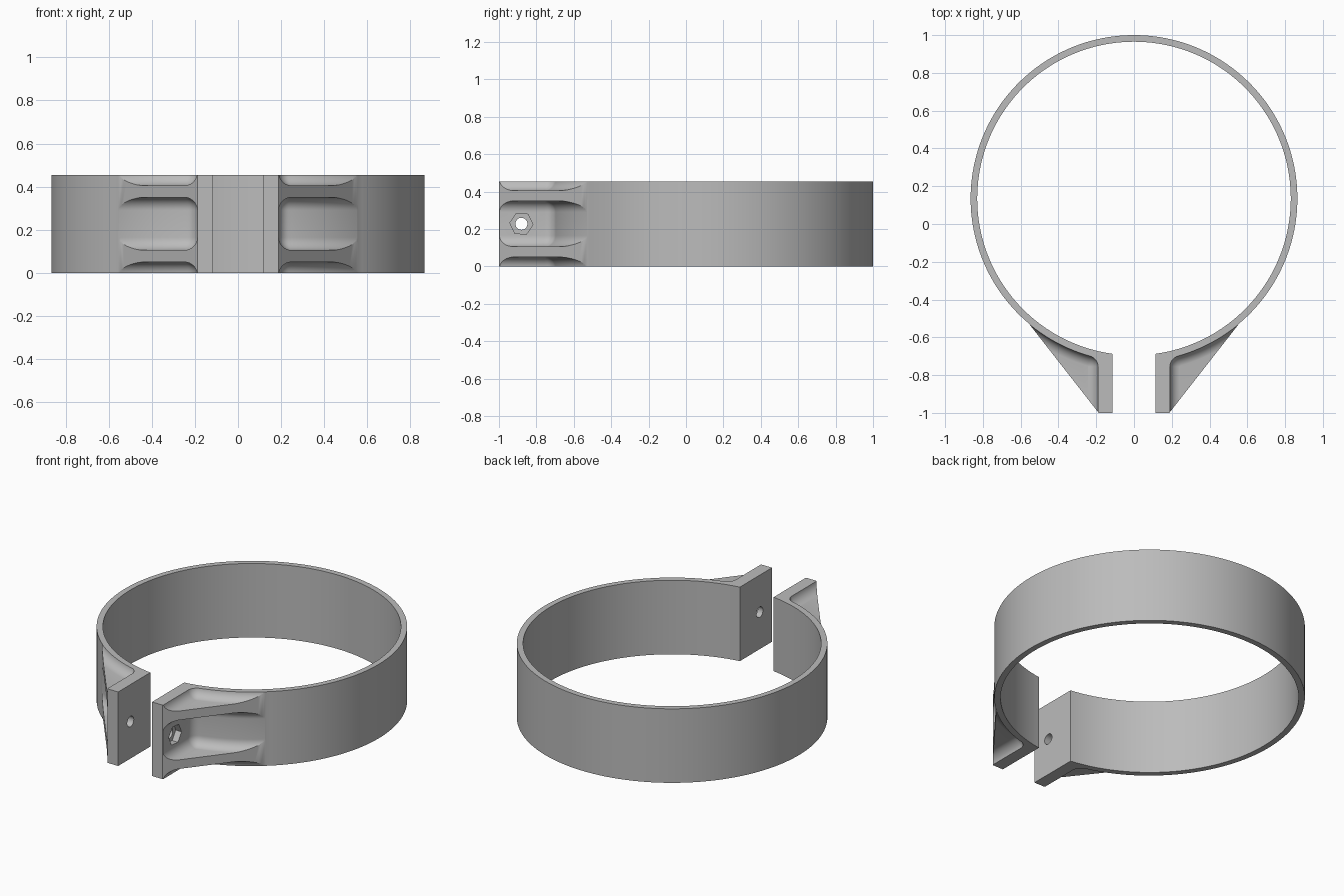
import bpy, bmesh, math
from mathutils import Matrix

if "Cube" in bpy.data.objects:
    bpy.data.objects.remove(bpy.data.objects["Cube"], do_unlink=True)

CY, R_OUT, R_IN, HEIGHT = 0.135, 0.865, 0.83, 0.455   # band
GAP, FLANGE, FRONT = 0.115, 0.187, -1.0               # clamp ears
FILLET = 0.06
BOLT_Y, BOLT_Z = -0.88, HEIGHT / 2
RIBS = (0.05, 0.105, 0.35, 0.405)                     # rib faces in z
TIP = math.atan2(-0.665, 0.56)                        # where the ribs meet the band

steel = bpy.data.materials.new("light_grey")
steel.use_nodes = True
grey = (0.5, 0.5, 0.5, 1)
steel.diffuse_color = grey
steel.node_tree.nodes["Principled BSDF"].inputs["Base Color"].default_value = grey


def arc(cx, cy, r, a0, a1, n):
    return [(cx + r * math.cos(a0 + (a1 - a0) * i / n),
             cy + r * math.sin(a0 + (a1 - a0) * i / n)) for i in range(n + 1)]


def loft(name, layers, side=1):
    """Solid from stacked outlines, each given as (z, points)."""
    bm = bmesh.new()
    rings = [[bm.verts.new((side * x, y, z)) for x, y in pts] for z, pts in layers]
    for a, b in zip(rings, rings[1:]):
        for i in range(len(a)):
            j = (i + 1) % len(a)
            bm.faces.new((a[i], a[j], b[j], b[i]))
    bm.faces.new(rings[0])
    bm.faces.new(rings[-1])
    bmesh.ops.recalc_face_normals(bm, faces=bm.faces)
    return finish(name, bm)


def finish(name, bm):
    me = bpy.data.meshes.new(name)
    bm.to_mesh(me)
    bm.free()
    me.materials.append(steel)
    ob = bpy.data.objects.new(name, me)
    bpy.context.collection.objects.link(ob)
    return ob


def pocket_outline(s):
    """Slice of the pocket between ear and band, s = local fillet radius."""
    r = FILLET
    cx = FLANGE + 0.002 + r
    ring = R_OUT + r
    a = -math.acos(cx / ring)
    cy = CY + ring * math.sin(a)
    pts = [(cx - s, -1.3)]
    pts += arc(cx, cy, s, math.pi, a + math.pi, 8)
    pts += arc(0, CY, ring - s, a, TIP - 0.003, 24)[1:]
    pts += [(0.84, -0.86), (0.9, -1.3)]
    return pts


def rounded(z, direction):
    """Fillet layers leaving a rib face at z."""
    out = []
    for i in range(11):
        t = math.radians(6 + 84 * i / 10)
        out.append((z + direction * FILLET * (1 - math.cos(t)),
                    pocket_outline(FILLET * math.sin(t))))
    return out


def bolt_cutter(name, radius, sides, x0, x1, turn=0):
    bm = bmesh.new()
    m = (Matrix.Translation(((x0 + x1) / 2, BOLT_Y, BOLT_Z))
         @ Matrix.Rotation(turn, 4, 'X') @ Matrix.Rotation(math.pi / 2, 4, 'Y'))
    bmesh.ops.create_cone(bm, cap_ends=True, segments=sides, radius1=radius,
                          radius2=radius, depth=x1 - x0, matrix=m)
    return finish(name, bm)


# Band with ears and solid gussets, as one symmetric outline
half = [(GAP, FRONT), (FLANGE, FRONT)] + arc(0, CY, R_OUT, TIP, math.pi / 2, 90)
outer = half + [(-x, y) for x, y in reversed(half[:-1])]
a_in = -math.acos(GAP / R_IN)
inner = arc(0, CY, R_IN, -math.pi - a_in, a_in, 1)
inner = arc(0, CY, R_IN, math.pi - a_in, a_in, 200)
band = loft("clamp_band", [(0, outer + inner), (HEIGHT, outer + inner)])

# Pockets that leave two filleted ribs on each side
cutters = []
full = pocket_outline(FILLET)
for side in (1, -1):
    cutters += [
        loft("lower_pocket", rounded(RIBS[0], -1) + [(-0.2, full)], side),
        loft("middle_pocket", rounded(RIBS[1], 1) + rounded(RIBS[2], -1)[::-1], side),
        loft("upper_pocket", rounded(RIBS[3], 1) + [(HEIGHT + 0.2, full)], side)]

# Bolt hole through both ears and a hexagonal nut seat on the left one
cutters.append(bolt_cutter("bolt_hole", 0.032, 32, -0.6, 0.6))
cutters.append(bolt_cutter("nut_seat", 0.062, 6, 0.15, 0.5, math.radians(-5)))

for c in cutters:
    mod = band.modifiers.new(c.name, 'BOOLEAN')
    mod.operation, mod.solver, mod.object = 'DIFFERENCE', 'EXACT', c
bpy.context.view_layer.update()
result = bpy.data.meshes.new_from_object(
    band.evaluated_get(bpy.context.evaluated_depsgraph_get()))
band.modifiers.clear()
band.data = result
for c in cutters:
    bpy.data.objects.remove(c, do_unlink=True)

# Smooth curves, crisp edges
result.shade_smooth()
result.set_sharp_from_angle(angle=math.radians(30))
